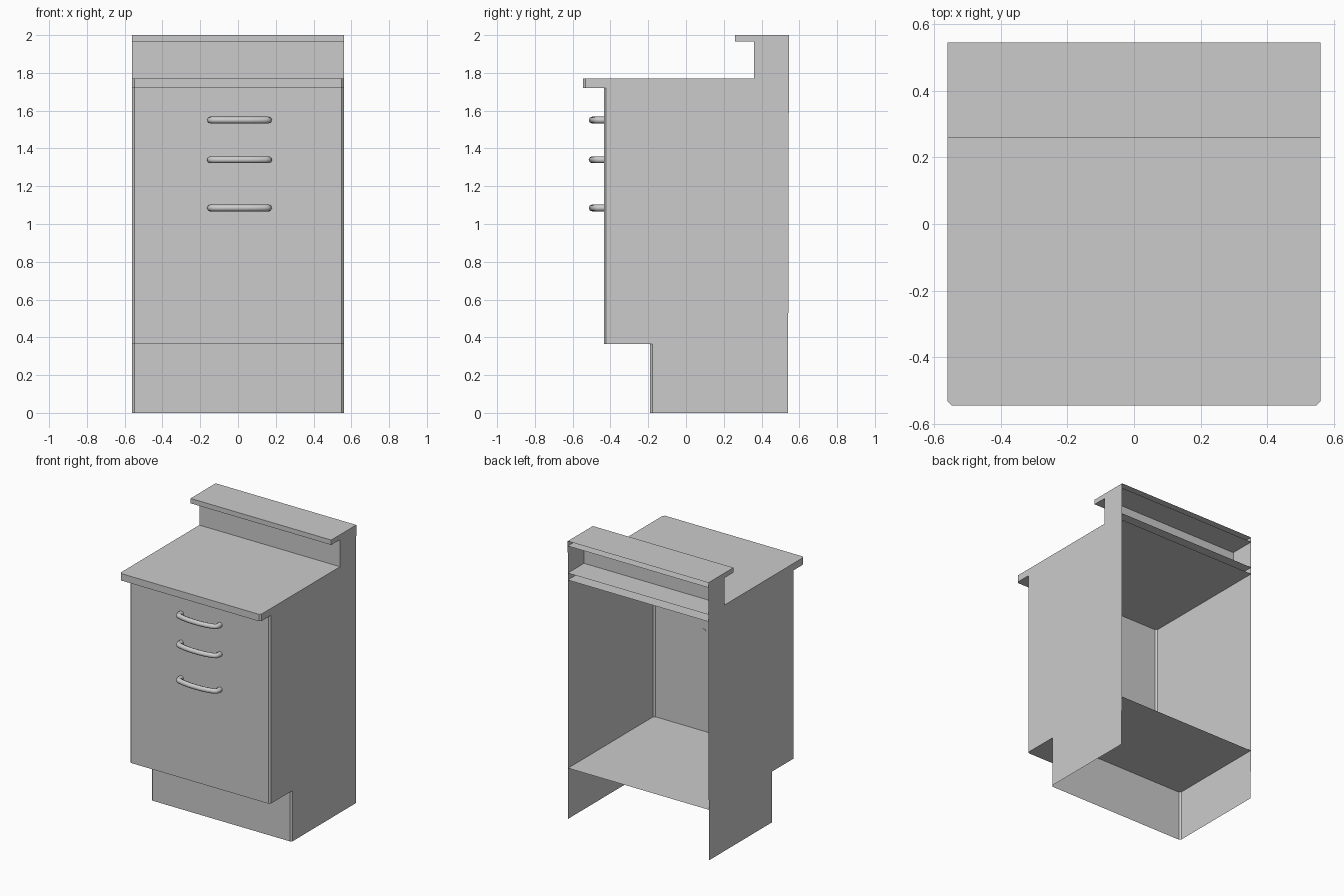
import bpy, bmesh

if "Cube" in bpy.data.objects:
    bpy.data.objects.remove(bpy.data.objects["Cube"])

W = 0.56  # half width


def back_y(z):
    return 0.54 + 0.0025 * z  # back edge leans very slightly


def tier(name, z0, z1, front, chamfer=0.0, floor=False, top=False):
    """Open-backed thin shell: two sides, a front and optional horizontal panels."""
    bm = bmesh.new()
    rings = []
    for z in (z0, z1):
        c = chamfer
        half = [(W, back_y(z)), (W, front + c)] + ([(W - c, front)] if c else [])
        plan = half + [(-x, y) for x, y in reversed(half)]
        rings.append([bm.verts.new((x, y, z)) for x, y in plan])
    lo, hi = rings
    for i in range(len(lo) - 1):
        bm.faces.new((lo[i + 1], lo[i], hi[i], hi[i + 1]))
    if floor:
        bm.faces.new(lo)
    if top:
        bm.faces.new(list(reversed(hi)))
    me = bpy.data.meshes.new(name)
    bm.to_mesh(me)
    bm.free()
    ob = bpy.data.objects.new(name, me)
    bpy.context.collection.objects.link(ob)
    return ob


# Cabinet shell, bottom to top
tier("toe_kick", 0.0, 0.365, -0.19, 0.012)
tier("cabinet_body", 0.365, 1.72, -0.435, 0.012, floor=True)
tier("countertop", 1.72, 1.77, -0.545, 0.012, floor=True, top=True)
tier("backsplash", 1.77, 1.965, 0.36)
tier("back_shelf", 1.965, 2.0, 0.26, floor=True, top=True)

# Bowed tube handles
half_path = [(-0.154, -0.433), (-0.154, -0.462), (-0.148, -0.474),
             (-0.135, -0.481), (-0.09, -0.491), (-0.04, -0.497)]
path = half_path + [(-x, y) for x, y in reversed(half_path)]
for n, z in enumerate((1.55, 1.34, 1.085), 1):
    cu = bpy.data.curves.new(f"handle_{n}", 'CURVE')
    cu.dimensions = '3D'
    cu.bevel_depth = 0.018
    cu.bevel_resolution = 2
    cu.use_fill_caps = True
    sp = cu.splines.new('POLY')
    sp.points.add(len(path) - 1)
    for p, (x, y) in zip(sp.points, path):
        p.co = (x + 0.008, y, z, 1)
    sp.use_smooth = True
    bpy.context.collection.objects.link(bpy.data.objects.new(f"handle_{n}", cu))
